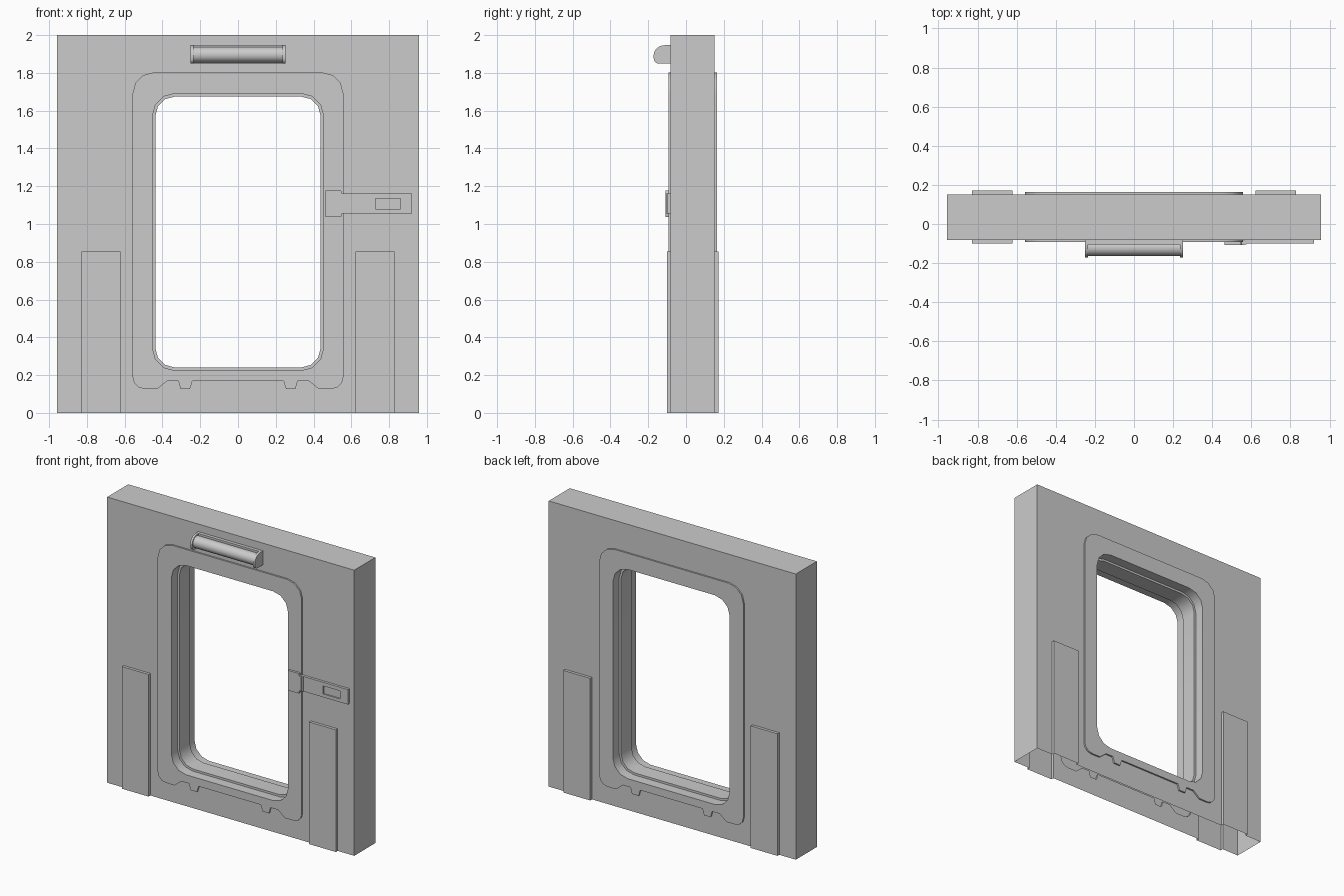
import bpy, bmesh, math

cube = bpy.data.objects.get("Cube")
if cube:
    bpy.data.objects.remove(cube)

GREY = (0.6, 0.6, 0.6, 1)
mat = bpy.data.materials.new("plain grey")
mat.use_nodes = True
mat.diffuse_color = GREY
mat.node_tree.nodes["Principled BSDF"].inputs["Base Color"].default_value = GREY


def finish(name, bm, angle=35):
    bmesh.ops.recalc_face_normals(bm, faces=bm.faces)
    mesh = bpy.data.meshes.new(name)
    bm.to_mesh(mesh)
    bm.free()
    mesh.materials.append(mat)
    obj = bpy.data.objects.new(name, mesh)
    bpy.context.collection.objects.link(obj)
    bpy.ops.object.select_all(action='DESELECT')
    obj.select_set(True)
    bpy.context.view_layer.objects.active = obj
    bpy.ops.object.shade_smooth_by_angle(angle=math.radians(angle))
    return obj


def ring(bm, pts, y):
    return [bm.verts.new((x, y, z)) for x, z in pts]


def bridge(bm, a, b, closed=True):
    n = len(a)
    for i in range(n if closed else n - 1):
        j = (i + 1) % n
        bm.faces.new((a[i], a[j], b[j], b[i]))


def fill_between(bm, outer, inner, normal):
    edges = []
    for loop in (outer, inner):
        for i, v in enumerate(loop):
            w = loop[(i + 1) % len(loop)]
            edges.append(bm.edges.get((v, w)) or bm.edges.new((v, w)))
    bmesh.ops.triangle_fill(bm, edges=edges, use_beauty=True, normal=normal)


def arc(cx, cz, rx, rz, start, end, steps):
    out = []
    for i in range(steps + 1):
        t = math.radians(start + (end - start) * i / steps)
        out.append((cx + rx * math.cos(t), cz + rz * math.sin(t)))
    return out


def mirrored(half):
    # right half listed top to bottom, closed by its mirror image
    return half + [(-x, z) for x, z in reversed(half)]


def window(w, bottom, top, r):
    return mirrored(arc(w - r, top - r, r, r, 90, 0, 3)
                    + arc(w - r, bottom + r, r, r, 0, -90, 3))


def extrude(name, pts, y0, y1):
    bm = bmesh.new()
    a, b = ring(bm, pts, y0), ring(bm, pts, y1)
    bridge(bm, a, b)
    bm.faces.new(a)
    bm.faces.new(b)
    return finish(name, bm)


def rect(x0, x1, z0, z1):
    return [(x0, z0), (x1, z0), (x1, z1), (x0, z1)]


# Wall shell, open underneath, with raised kick plates and window surround
W, TOP = 0.957, 2.0
P0, P1, PH = 0.622, 0.829, 0.855
panel = mirrored([(W, TOP), (W, 0), (P1, 0), (P1, PH), (P0, PH), (P0, 0)])
surround = mirrored(
    arc(0.445, 1.69, 0.113, 0.113, 90, 0, 3)
    + arc(0.495, 0.19, 0.063, 0.063, 0, -90, 3)
    + [(0.427, 0.127), (0.374, 0.17), (0.316, 0.17),
       (0.304, 0.127), (0.254, 0.127), (0.241, 0.17)])
opening = window(0.452, 0.225, 1.69, 0.115)
throat = window(0.438, 0.24, 1.675, 0.105)

bm = bmesh.new()
outers, throats = [], []
for y, s in ((-0.081, -1), (0.152, 1)):
    outer = ring(bm, panel, y)
    base = ring(bm, surround, y)
    fill_between(bm, outer, base, (0, s, 0))
    # kick plates
    for plate in (outer[2:6], outer[6:10]):
        raised = ring(bm, [(v.co.x, v.co.z) for v in plate], y + s * 0.02)
        bridge(bm, plate, raised, closed=False)
        bm.faces.new(raised)
    # window surround and stepped reveal
    trim_y = y + s * 0.011
    lip = ring(bm, surround, trim_y)
    rim = ring(bm, opening, trim_y)
    step = ring(bm, opening, trim_y - s * 0.07)
    inner = ring(bm, throat, trim_y - s * 0.07)
    bridge(bm, base, lip)
    fill_between(bm, lip, rim, (0, s, 0))
    bridge(bm, rim, step)
    bridge(bm, step, inner)
    outers.append(outer)
    throats.append(inner)
bridge(bm, *throats)
f, b = outers
for i, j in ((0, 1), (-1, -2), (0, -1)):
    bm.faces.new((f[i], f[j], b[j], b[i]))
finish("wall_panel", bm)

# Lamp over the window
LX, LZ0, LZ1 = 0.251, 1.849, 1.947
extrude("lamp_back", rect(-LX, LX, LZ0, LZ1), -0.081, -0.104)
cap = ([(-0.081, LZ1)] + arc(-0.108, 1.895, 0.063, 0.052, 90, 180, 6)
       + arc(-0.143, 1.877, 0.028, 0.028, 180, 270, 4) + [(-0.081, LZ0)])
for side, x in (("right", -LX), ("left", LX - 0.016)):
    bm = bmesh.new()
    ends = [[bm.verts.new((x + dx, y, z)) for y, z in cap] for dx in (0, 0.016)]
    bridge(bm, *ends)
    for end in ends:
        bm.faces.new(end)
    finish("lamp_cap_" + side, bm)
bm = bmesh.new()
tube = arc(-0.122, 1.896, 0.041, 0.041, 0, 345, 23)
bridge(bm, *[[bm.verts.new((x, y, z)) for y, z in tube] for x in (-0.24, 0.24)])
finish("lamp_tube", bm)

# Latch: slotted strap, pivot and head
bm = bmesh.new()
strap, slot = rect(0.565, 0.92, 1.056, 1.161), rect(0.729, 0.861, 1.079, 1.135)
back, front = ring(bm, strap, -0.081), ring(bm, strap, -0.099)
edge, floor = ring(bm, slot, -0.099), ring(bm, slot, -0.09)
bridge(bm, back, front)
bridge(bm, front, edge)
bridge(bm, edge, floor)
bm.faces.new(floor)
bm.faces.new(back)
finish("latch_strap", bm)
extrude("latch_pivot", rect(0.563, 0.575, 1.056, 1.161), -0.081, -0.104)
extrude("latch_head", [(0.464, 1.037), (0.546, 1.037), (0.55, 1.056), (0.565, 1.056),
                       (0.565, 1.161), (0.55, 1.161), (0.546, 1.177), (0.464, 1.177)],
        -0.085, -0.108)
